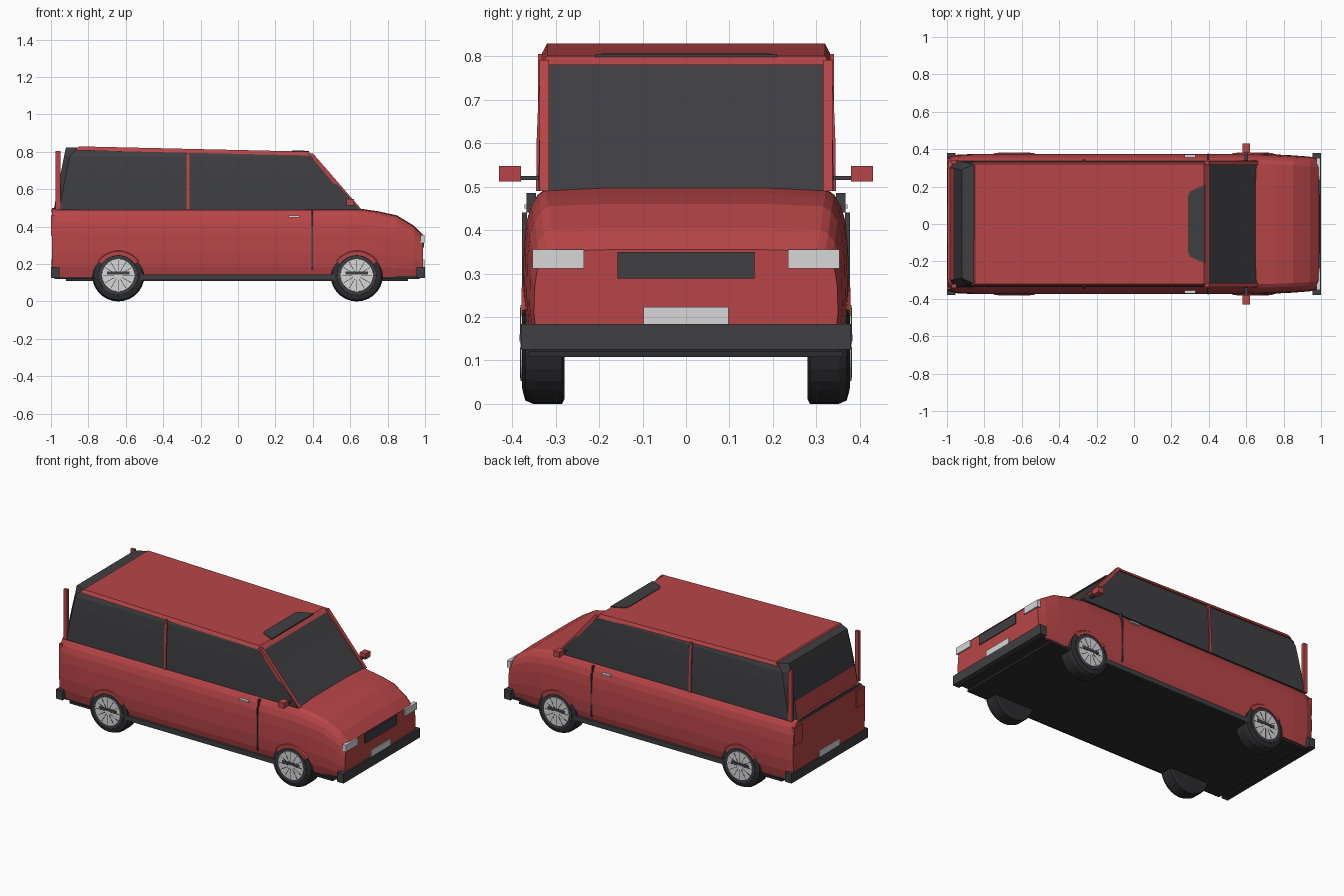
import bpy, bmesh, math
from mathutils import Matrix

old = bpy.data.objects.get("Cube")
if old:
    bpy.data.objects.remove(old, do_unlink=True)


def material(name, rgb):
    m = bpy.data.materials.new(name)
    m.use_nodes = True
    m.diffuse_color = (*rgb, 1)
    m.node_tree.nodes["Principled BSDF"].inputs["Base Color"].default_value = (*rgb, 1)
    return m


RED = material("red paint", (0.48, 0.06, 0.065))
DARK = material("dark glass and trim", (0.05, 0.05, 0.056))
TYRE = material("black rubber", (0.026, 0.026, 0.029))
LIGHT = material("light grey", (0.68, 0.68, 0.68))


def finish(name, bm, *mats):
    bmesh.ops.recalc_face_normals(bm, faces=bm.faces)
    me = bpy.data.meshes.new(name)
    bm.to_mesh(me)
    bm.free()
    for m in mats:
        me.materials.append(m)
    ob = bpy.data.objects.new(name, me)
    bpy.context.collection.objects.link(ob)
    return ob


def box(name, mat, x, y, z):
    """Box from (min, max) ranges."""
    bm = bmesh.new()
    bmesh.ops.create_cube(bm, size=1)
    for v in bm.verts:
        v.co = [sum(r) / 2 + c * (r[1] - r[0]) for r, c in zip((x, y, z), v.co)]
    return finish(name, bm, mat)


def pair(name, mat, x, y, z):
    box("left_" + name, mat, x, y, z)
    box("right_" + name, mat, x, (-y[1], -y[0]), z)


def loft(rings):
    bm = bmesh.new()
    loops = [[bm.verts.new(p) for p in ring] for ring in rings]
    for a, b in zip(loops, loops[1:]):
        for i in range(len(a)):
            j = (i + 1) % len(a)
            bm.faces.new((a[i], a[j], b[j], b[i]))
    bm.faces.new(loops[0])
    bm.faces.new(loops[-1])
    return bm


def prism(name, mat, pts, y0, y1):
    """Side outline of (x, z) points extruded across y."""
    return finish(name, loft([[(x, y, z) for x, z in pts] for y in (y0, y1)]), mat)


# Lower body: one cross-section lofted along the length
section = [(0.95, 0), (0.985, 0.15), (1, 0.35), (0.995, 0.62), (0.98, 0.78),
           (0.95, 0.88), (0.91, 0.95), (0.86, 0.985), (0.5, 1)]
stations = [(-0.995, 0.357, 0.5), (-0.95, 0.37, 0.5), (-0.85, 0.375, 0.5), (0.3, 0.375, 0.5),
            (0.64, 0.375, 0.498), (0.75, 0.372, 0.482), (0.85, 0.367, 0.46),
            (0.94, 0.36, 0.405), (0.99, 0.35, 0.355)]
rings = []
for x, w, top in stations:
    half = [(x, w * y, 0.13 + (top - 0.13) * z) for y, z in section]
    rings.append(half + [(a, -b, c) for a, b, c in reversed(half)])
finish("lower_body", loft(rings), RED)

# Glasshouse: horizontal rings, with the low rear panel painted
levels = [(0.49, 0.655, -0.985, 0.34), (0.6, 0.555, -0.965, 0.338),
          (0.7, 0.465, -0.945, 0.334), (0.775, 0.398, -0.93, 0.328)]
rings = [[(f, w, z), (f, -w, z), (r + 0.03, -w, z), (r, -w + 0.04, z),
          (r, w - 0.04, z), (r + 0.03, w, z)] for z, f, r, w in levels]
rings.append([(0.385, 0.318, 0.789), (0.385, -0.318, 0.789), (-0.86, -0.318, 0.823),
              (-0.92, -0.29, 0.823), (-0.92, 0.29, 0.823), (-0.86, 0.318, 0.823)])
bm = loft(rings)
bm.normal_update()
for f in bm.faces:
    c = f.calc_center_median()
    if c.x < -0.9 and c.z < 0.6 and abs(c.y) < 0.1:
        f.material_index = 1
finish("glasshouse", bm, DARK, RED)

# Roof skin, with a narrower top edge
bm = loft([[(0.4, w, 0.78), (0.4, -w, 0.78), (-0.87, -w, 0.808), (-0.87, w, 0.808)] if k == 0 else
           [(0.375, w, 0.801), (0.375, -w, 0.801), (-0.85, -w, 0.829), (-0.85, w, 0.829)]
           for k, w in ((0, 0.331), (1, 0.32))])
finish("roof", bm, RED)
bm = loft([[(0.38, 0.21, z), (0.38, -0.21, z), (0.30, -0.175, z + 0.002),
            (0.29, -0.15, z + 0.002), (0.29, 0.15, z + 0.002), (0.30, 0.175, z + 0.002)]
           for z in (0.798, 0.805)])
finish("roof_front_panel", bm, DARK)

# Pillars on both sides
for side, s in (("left", 1), ("right", -1)):
    prism(side + "_windscreen_pillar", RED,
          [(0.63, 0.49), (0.662, 0.49), (0.4, 0.792), (0.375, 0.792)], s * 0.315, s * 0.337)
    bm = loft([[(x, s * y, z) for x, y in ((-0.275, w), (-0.275, w - 0.02), (-0.26, w - 0.02), (-0.26, w))]
               for z, w in ((0.49, 0.345), (0.6, 0.344), (0.7, 0.34), (0.8, 0.333))])
    finish(side + "_middle_pillar", bm, RED)
pair("rear_post", RED, (-0.975, -0.95), (0.322, 0.341), (0.49, 0.805))
pair("mirror", RED, (0.58, 0.62), (0.38, 0.43), (0.512, 0.547))
pair("mirror_arm", DARK, (0.59, 0.61), (0.33, 0.385), (0.515, 0.525))

# Doors and side trim
pair("door_seam", DARK, (0.394, 0.4), (0.366, 0.377), (0.17, 0.44))
pair("door_seam_top", DARK, (0.394, 0.4), (0.345, 0.367), (0.44, 0.485))
pair("door_handle", LIGHT, (0.27, 0.33), (0.35, 0.372), (0.45, 0.459))
pair("sill", DARK, (-0.52, 0.52), (0.34, 0.374), (0.115, 0.145))
box("floor", TYRE, (-0.92, 0.91), (-0.36, 0.36), (0.108, 0.122))
box("underbody", TYRE, (-0.98, 0.97), (-0.35, 0.35), (0.12, 0.135))

# Front and rear fittings
box("front_bumper", DARK, (0.955, 1.0), (-0.38, 0.38), (0.125, 0.184))
box("rear_bumper", DARK, (-1.0, -0.955), (-0.38, 0.38), (0.125, 0.184))
pair("headlight", LIGHT, (0.975, 0.998), (0.235, 0.353), (0.312, 0.355))
box("grille", DARK, (0.98, 0.995), (-0.158, 0.158), (0.289, 0.349))
box("front_plate", LIGHT, (0.988, 0.996), (-0.098, 0.098), (0.18, 0.223))
box("rear_plate", LIGHT, (-0.999, -0.99), (-0.098, 0.098), (0.18, 0.223))
box("rear_seam", DARK, (-0.998, -0.975), (-0.3, 0.3), (0.475, 0.495))
pair("tail_light", RED, (-1.0, -0.98), (0.27, 0.35), (0.35, 0.46))


def disc(name, mat, x, y, radii, segments=28):
    """Turned shape across y from (radius, offset) pairs."""
    return finish(name, loft([[(x + r * math.cos(2 * math.pi * i / segments), y * o,
                                0.14 + r * math.sin(2 * math.pi * i / segments))
                               for i in range(segments)] for r, o in radii]), mat)


# Wheels with spokes, hub bar and arch lip
for end, x in (("front", 0.635), ("rear", -0.64)):
    for side, s in (("left", 1), ("right", -1)):
        name = f"{end}_{side}_"
        disc(name + "tyre", TYRE, x, s, [(0.13, 0.28), (0.14, 0.285), (0.14, 0.352), (0.132, 0.37), (0.11, 0.376)])
        disc(name + "rim", DARK, x, s, [(0.107, 0.37), (0.104, 0.378)])
        disc(name + "hubcap", LIGHT, x, s, [(0.09, 0.37), (0.087, 0.381)])
        bm = bmesh.new()
        for k in range(12):
            turn = Matrix.Translation((x, s * 0.379, 0.14)) @ Matrix.Rotation(k * math.pi / 6, 4, "Y")
            bmesh.ops.create_cube(bm, size=1, matrix=turn @ Matrix.Translation((0.052, 0, 0))
                                  @ Matrix.Diagonal((0.06, 0.006, 0.003, 1)))
        finish(name + "spokes", bm, DARK)
        y = sorted((s * 0.37, s * 0.383))
        box(name + "hub_bar", DARK, (x - 0.06, x + 0.06), y, (0.143, 0.16))
        arc = [math.radians(35 + 10 * k) for k in range(12)]
        bm = loft([[(x + r * math.cos(a), s * o, 0.14 + r * math.sin(a))
                    for r, o in ((0.108, 0.36), (0.108, 0.379), (0.128, 0.379), (0.145, 0.36))] for a in arc])
        finish(name + "arch_lip", bm, RED)
